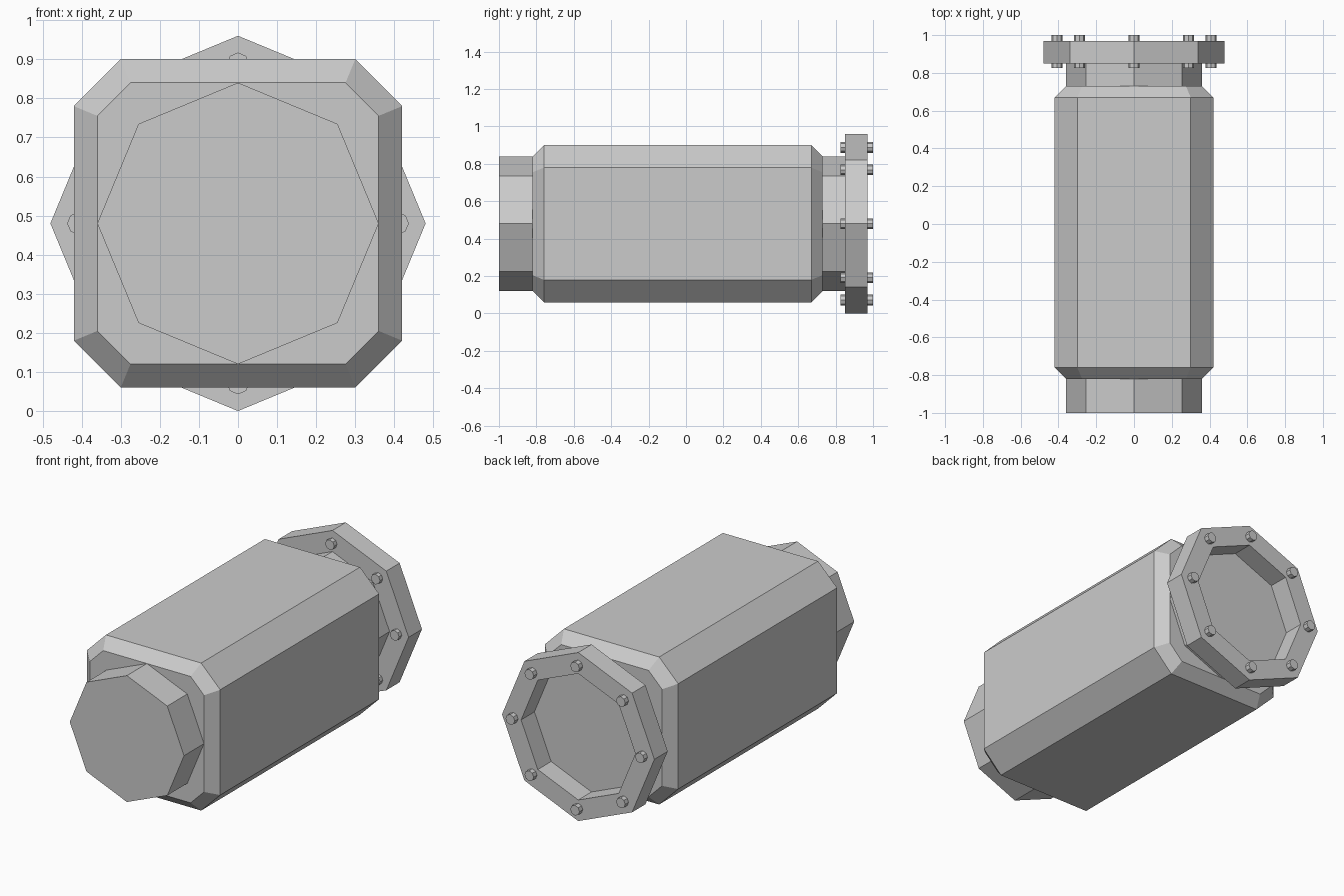
import bpy, bmesh
from math import cos, sin, pi, sqrt

if "Cube" in bpy.data.objects:
    bpy.data.objects.remove(bpy.data.objects["Cube"])

CZ = 0.48  # height of the long axis


def octagon(r, cx=0.0, cz=CZ):
    return [(cx + r * cos(i * pi / 4), cz + r * sin(i * pi / 4)) for i in range(8)]


def chamfered_square(half, cut):
    h, k = half, half - cut
    pts = [(h, -k), (h, k), (k, h), (-k, h), (-h, k), (-h, -k), (-k, -h), (k, -h)]
    return [(x, CZ + z) for x, z in pts]


def loft(name, sections, closed=False):
    """Skin (y, profile) sections; cap the ends, or join last to first for a ring."""
    bm = bmesh.new()
    rings = [[bm.verts.new((x, y, z)) for x, z in prof] for y, prof in sections]
    pairs = list(zip(rings, rings[1:]))
    if closed:
        pairs.append((rings[-1], rings[0]))
    else:
        bm.faces.new(rings[0])
        bm.faces.new(rings[-1])
    for a, b in pairs:
        n = len(a)
        for i in range(n):
            j = (i + 1) % n
            bm.faces.new((a[i], a[j], b[j], b[i]))
    bmesh.ops.recalc_face_normals(bm, faces=bm.faces)
    mesh = bpy.data.meshes.new(name)
    bm.to_mesh(mesh)
    bm.free()
    obj = bpy.data.objects.new(name, mesh)
    bpy.context.collection.objects.link(obj)
    return obj


# Inner pipe running through the casing
loft("pipe", [(-1.0, octagon(0.36)), (0.85, octagon(0.36))])

# Square casing with chamfered corners and bevelled ends
bevel = 0.06
outer = chamfered_square(0.42, 0.12)
inner = chamfered_square(0.42 - bevel, 0.12 - bevel * (2 - sqrt(2)))
loft("casing", [(-0.82, inner), (-0.76, outer), (0.67, outer), (0.73, inner)])

# Flange ring at the back end
loft("flange", [(0.85, octagon(0.36)), (0.85, octagon(0.48)),
                (0.97, octagon(0.48)), (0.97, octagon(0.36))], closed=True)

# Bolts through the flange
for i, (x, z) in enumerate(octagon(0.408)):
    prof = octagon(0.029, x, z)
    loft(f"flange_bolt_{i + 1}", [(0.825, prof), (1.0, prof)])
